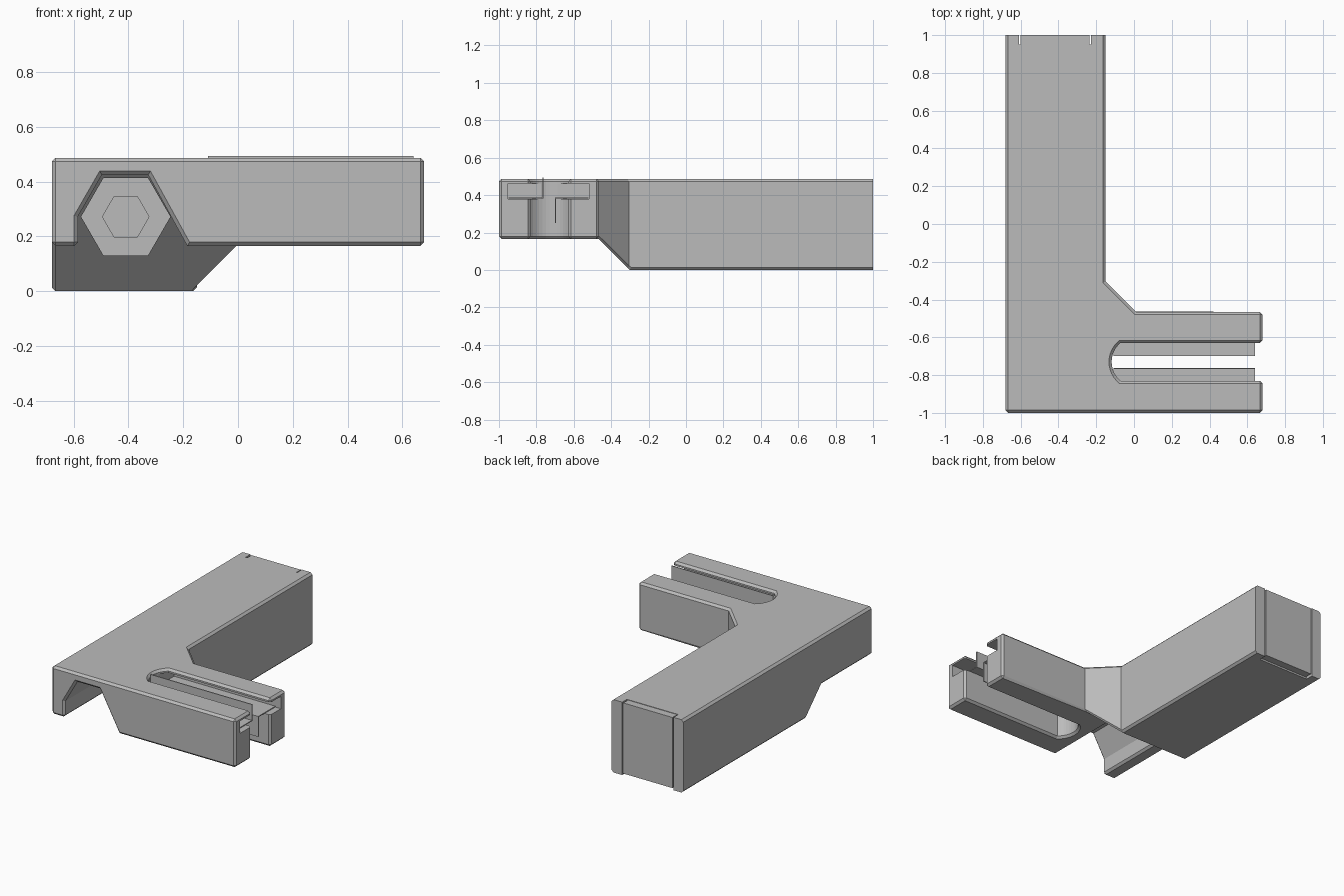
import bpy, bmesh, math

if "Cube" in bpy.data.objects:
    bpy.data.objects.remove(bpy.data.objects["Cube"])

grey = bpy.data.materials.new("plain_grey")
grey.use_nodes = True
COLOUR = (0.5, 0.5, 0.5, 1)
grey.diffuse_color = COLOUR
grey.node_tree.nodes["Principled BSDF"].inputs["Base Color"].default_value = COLOUR


def prism(name, lower, upper):
    """Solid between two matching loops of 3D points."""
    bm = bmesh.new()
    a = [bm.verts.new(p) for p in lower]
    b = [bm.verts.new(p) for p in upper]
    bm.faces.new(a)
    bm.faces.new(b)
    for i in range(len(a)):
        j = (i + 1) % len(a)
        bm.faces.new((a[i], a[j], b[j], b[i]))
    bmesh.ops.recalc_face_normals(bm, faces=bm.faces)
    mesh = bpy.data.meshes.new(name)
    bm.to_mesh(mesh)
    bm.free()
    mesh.materials.append(grey)
    obj = bpy.data.objects.new(name, mesh)
    bpy.context.collection.objects.link(obj)
    return obj


def plan(name, pts, z0, z1):
    return prism(name, [(x, y, z0) for x, y in pts], [(x, y, z1) for x, y in pts])


def box(name, x0, x1, y0, y1, z0, z1):
    return plan(name, [(x0, y0), (x1, y0), (x1, y1), (x0, y1)], z0, z1)


def hexagon(name, radius, y0, y1):
    pts = [(-0.41 + radius * math.cos(i * math.pi / 3),
            0.272 + radius * math.sin(i * math.pi / 3)) for i in range(6)]
    return prism(name, [(x, y0, z) for x, z in pts], [(x, y1, z) for x, z in pts])


def cut(obj, cutter):
    mod = obj.modifiers.new("cut", "BOOLEAN")
    mod.operation = "DIFFERENCE"
    mod.solver = "EXACT"
    mod.object = cutter
    dg = bpy.context.evaluated_depsgraph_get()
    mesh = bpy.data.meshes.new_from_object(obj.evaluated_get(dg))
    obj.modifiers.clear()
    obj.data = mesh
    bpy.data.objects.remove(cutter)


def chamfer(obj, width):
    """Chamfer the convex edges that are near square."""
    bm = bmesh.new()
    bm.from_mesh(obj.data)
    bmesh.ops.dissolve_limit(bm, angle_limit=0.01, verts=bm.verts, edges=bm.edges)
    edges = [e for e in bm.edges if e.is_manifold
             and e.calc_face_angle_signed() > math.radians(65)]
    bmesh.ops.bevel(bm, geom=edges, offset=width, segments=1,
                    affect="EDGES", clamp_overlap=True)
    bm.to_mesh(obj.data)
    bm.free()


# L-shaped body with a diagonal inner corner
body = plan("body", [(-0.68, -1), (0.68, -1), (0.68, -0.465), (0.01, -0.465),
                     (-0.15, -0.305), (-0.15, 1.1), (-0.68, 1.1)], 0, 0.487)

# Raised underside of the arm and the front notch, ending on one slope
notch = [(-1, -0.1), (1, -0.1), (1, 0.165), (-0.185, 0.165), (-0.328, 0.425),
         (-0.497, 0.425), (-0.585, 0.272), (-0.585, 0.165), (-1, 0.165)]
cut(body, prism("underside_cut", [(x, -1.2, z) for x, z in notch],
                [(x, -0.30 - z, z) for x, z in notch]))

# Rail slot through the arm with a curved inner end
MID = -0.73
HALF = 0.1
slot = [(0.8, MID - HALF), (0.8, MID + HALF)]
for i in range(13):
    t = math.radians(50 - i * 100 / 12)
    slot.append((0.012 - 0.1305 * math.cos(t), MID + 0.1305 * math.sin(t)))
cut(body, plan("slot_cut", slot, -0.1, 0.7))
chamfer(body, 0.014)

# Wide hidden channel under the slot lips
cut(body, box("channel_cut", -0.11, 0.8, MID - 0.222, MID + 0.212, 0.38, 0.462))

# Hexagonal socket with a smaller pilot hole
cut(body, hexagon("socket_cut", 0.163, -1.05, -0.25))
cut(body, hexagon("pilot_cut", 0.085, -0.3, -0.1))

# Square rear end and the recess for its plate
cut(body, box("rear_trim", -1, 1, 1, 1.3, -1, 1))
cut(body, box("plate_recess", -0.608, -0.228, 0.95, 1.2, -0.1, 0.6))
plate = box("rear_plate", -0.6, -0.236, 0.95, 1, 0.012, 0.484)

# Two bent contact strips lying in the channel
T = 0.006
X0, X1 = -0.109, 0.64
box("front_strip_flat", X0, X1, MID - 0.22, -0.762, 0.365 + 0.016, 0.381 + T)
box("front_strip_flange", X0, X1, -0.762 - T, -0.762, 0.381, 0.493)
box("back_strip_flat", X0, X1, -0.70, MID + 0.21, 0.381, 0.381 + T)
box("back_strip_flange", X0, X1, -0.70, -0.70 + T, 0.25, 0.381)
